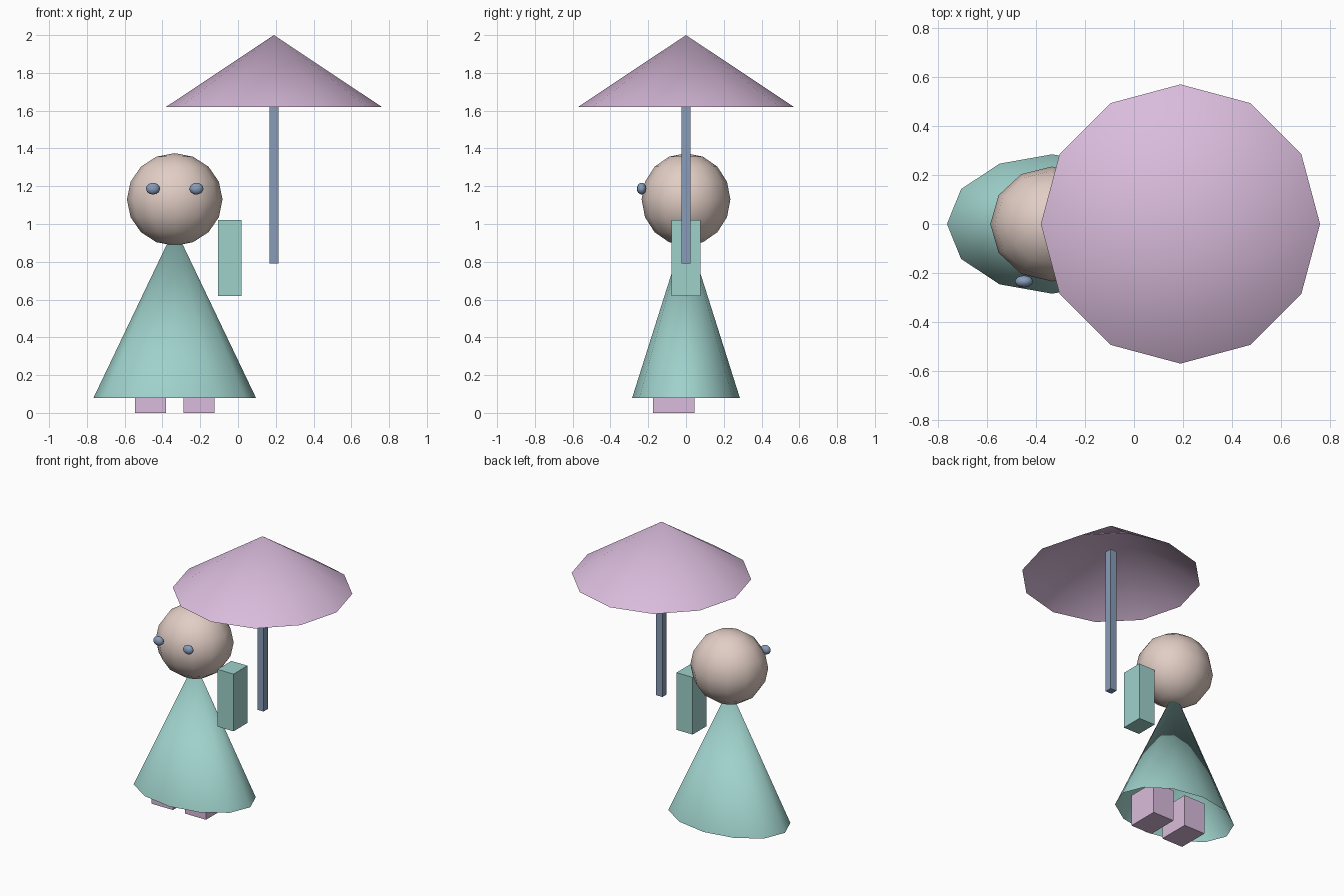
import bpy
import math

# Remove the default cube only
cube = bpy.data.objects.get("Cube")
if cube:
    bpy.data.objects.remove(cube, do_unlink=True)


def linear(c):
    c /= 255
    return c / 12.92 if c <= 0.04045 else ((c + 0.055) / 1.055) ** 2.4


def material(name, *rgb):
    mat = bpy.data.materials.new(name)
    mat.use_nodes = True
    colour = tuple(linear(c) for c in rgb) + (1.0,)
    mat.diffuse_color = colour
    mat.node_tree.nodes["Principled BSDF"].inputs["Base Color"].default_value = colour
    return mat


lilac = material("lilac", 218, 188, 220)
teal = material("soft teal", 159, 209, 203)
skin = material("pale skin", 226, 206, 197)
slate = material("slate blue", 136, 156, 185)


def finish(name, mat, smooth):
    obj = bpy.context.object
    obj.name = name
    obj.data.materials.append(mat)
    bpy.ops.object.transform_apply(location=False, rotation=False, scale=True)
    if smooth:
        bpy.ops.object.shade_smooth_by_angle(angle=math.radians(50))
    return obj


def box(name, centre, size, mat):
    bpy.ops.mesh.primitive_cube_add(size=1, location=centre)
    bpy.context.object.scale = size
    return finish(name, mat, False)


def ball(name, centre, radii, mat):
    bpy.ops.mesh.primitive_uv_sphere_add(segments=12, ring_count=8, radius=1, location=centre)
    bpy.context.object.scale = radii
    return finish(name, mat, True)


def open_cone(name, x, bottom, top, radii, mat):
    bpy.ops.mesh.primitive_cone_add(vertices=12, radius1=1, radius2=0, depth=top - bottom,
                                    end_fill_type='NOTHING', location=(x, 0, (bottom + top) / 2))
    bpy.context.object.scale = (*radii, 1)
    return finish(name, mat, True)


BODY_X = -0.335
POLE_X = 0.19

# Figure
open_cone("dress", BODY_X, 0.08, 0.98, (0.43, 0.285), teal)
ball("head", (BODY_X, 0, 1.13), (0.253, 0.235, 0.245), skin)
box("left_arm", (-0.043, 0, 0.82), (0.125, 0.154, 0.40), teal)

# Eyes and feet, mirrored about the body
for side, sign in (("left", 1), ("right", -1)):
    ball(side + "_eye", (BODY_X + sign * 0.115, -0.235, 1.187), (0.037, 0.025, 0.031), slate)
    box(side + "_foot", (BODY_X + sign * 0.128, -0.065, 0.11), (0.164, 0.22, 0.22), lilac)

# Parasol
box("parasol_pole", (POLE_X, 0, 1.30), (0.048, 0.048, 1.02), slate)
open_cone("parasol_canopy", POLE_X, 1.62, 2.0, (0.571, 0.571), lilac)
